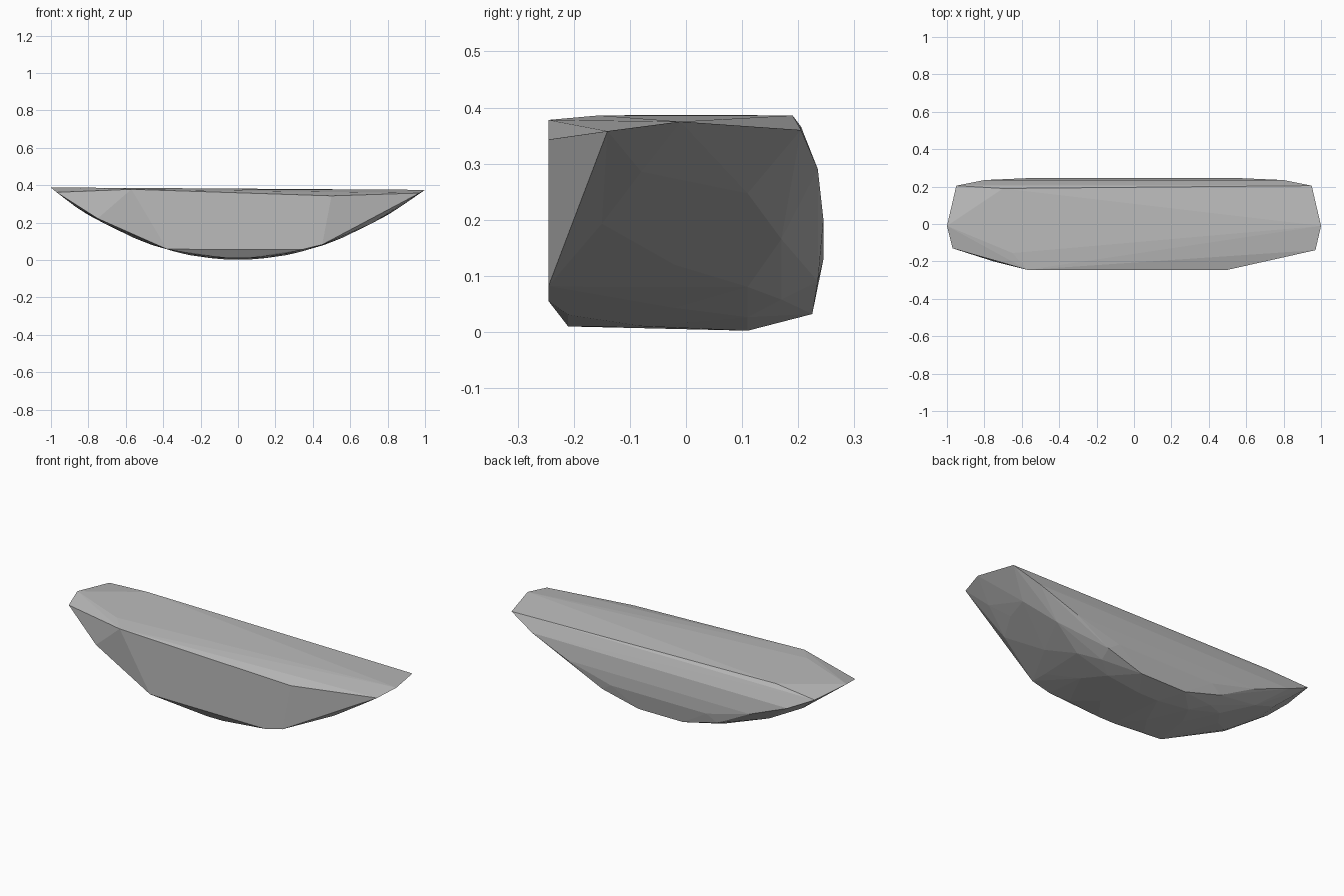
import bpy
import bmesh

cube = bpy.data.objects.get("Cube")
if cube:
    bpy.data.objects.remove(cube, do_unlink=True)

# Plain stone grey
grey = bpy.data.materials.new("stone grey")
grey.use_nodes = True
colour = (0.5, 0.5, 0.5, 1)
grey.diffuse_color = colour
grey.node_tree.nodes["Principled BSDF"].inputs["Base Color"].default_value = colour


def keel(x, lift=0.003):
    """Height of the curved underside at x."""
    return 0.375 * x * x + lift


points = []

# Gently tilted top with a pointed tip at each end
points += [(-1, -0.01, 0.387), (1, -0.01, 0.375),
           (-0.65, -0.155, 0.386), (-0.7, 0.19, 0.386),
           (-0.95, 0.205, 0.366), (0.95, 0.205, 0.36),
           (-0.97, -0.13, 0.362), (0.97, -0.14, 0.358)]

# Flat front face and the slanting corner beside it
points += [(-0.57, -0.245, 0.378), (0.5, -0.245, 0.343),
           (0.45, -0.245, 0.082), (0.34, -0.245, 0.055),
           (-0.38, -0.245, 0.058), (-0.75, -0.2, 0.222)]

# Underside ribs: depth, lift, distances from the middle
ribs = [(-0.21, 0.009, (0.05, 0.24)),
        (-0.15, 0.004, (0.45, 0.71)),
        (-0.08, 0.002, (0.15, 0.87)),
        (-0.02, 0.002, (0.33, 0.56, 0.78)),
        (0.11, 0.001, (0.06, 0.26, 0.46, 0.81)),
        (0.17, 0.012, (0.35, 0.64))]
# Rounded back: depth, height, distance from the middle
back = [(0.225, 0.032, 0.14), (0.235, 0.09, 0.36), (0.245, 0.13, 0.3),
        (0.245, 0.2, 0.57), (0.235, 0.29, 0.8), (0.23, 0.3, 0.6)]
for side in (-1, 1):
    for y, lift, xs in ribs:
        points += [(side * x, y, keel(x, lift)) for x in xs]
    points += [(side * x, y, z) for y, z, x in back]

# Wrap the points in one faceted convex shell
bm = bmesh.new()
for p in points:
    bm.verts.new(p)
hull = bmesh.ops.convex_hull(bm, input=bm.verts)
loose = {e for e in hull["geom_interior"] + hull["geom_unused"]
         if isinstance(e, bmesh.types.BMVert)}
bmesh.ops.delete(bm, geom=list(loose), context="VERTS")
bmesh.ops.recalc_face_normals(bm, faces=bm.faces)

mesh = bpy.data.meshes.new("stone_hull")
bm.to_mesh(mesh)
bm.free()
mesh.materials.append(grey)
stone = bpy.data.objects.new("stone_hull", mesh)
bpy.context.collection.objects.link(stone)
